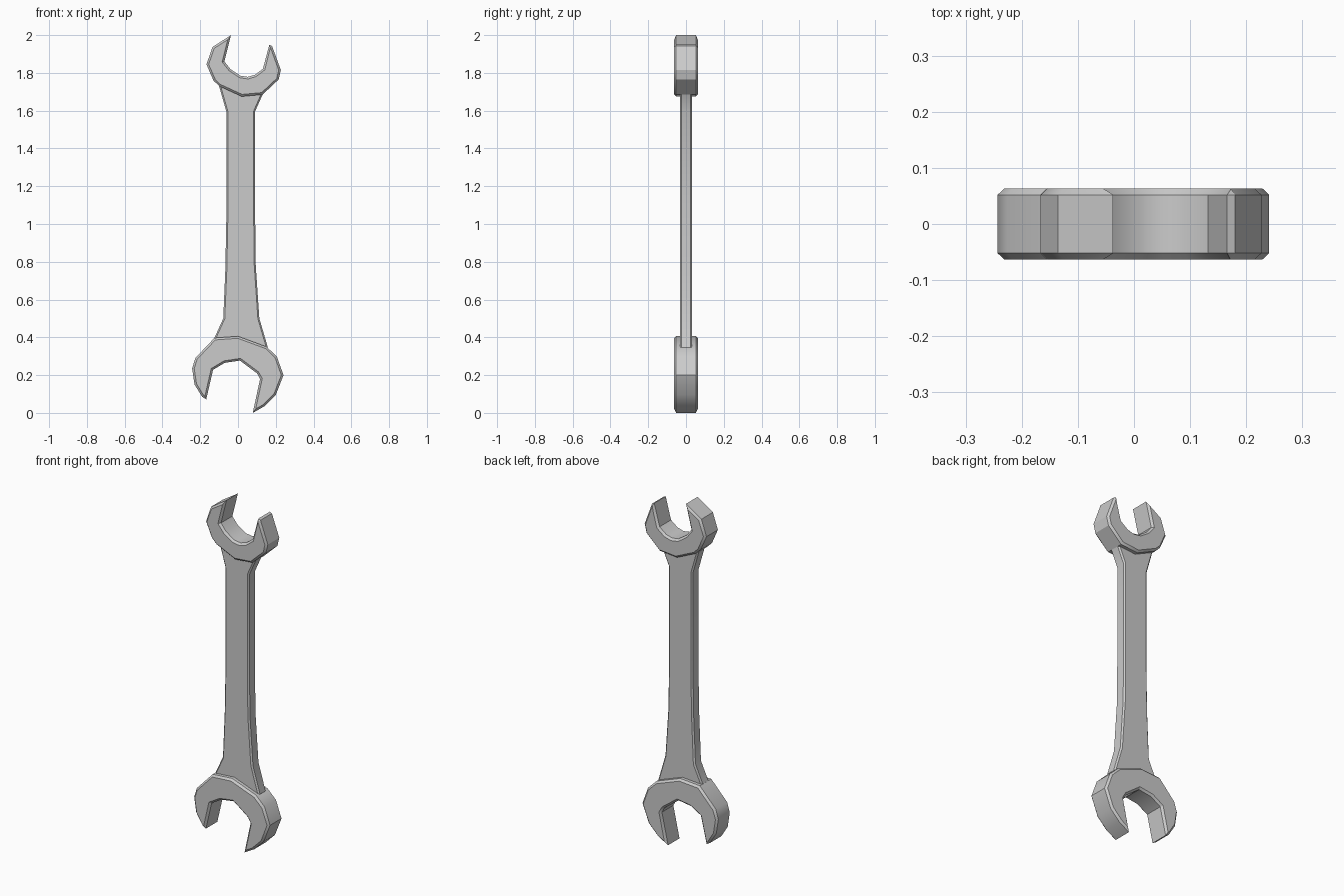
import bpy, bmesh
from math import radians

if "Cube" in bpy.data.objects:
    bpy.data.objects.remove(bpy.data.objects["Cube"])


def plate(name, outline, half, chamfer):
    """Extrude an x/z outline symmetrically in y and chamfer both face rims."""
    bm = bmesh.new()
    face = bm.faces.new([bm.verts.new((x, -half, z)) for x, z in outline])
    ext = bmesh.ops.extrude_face_region(bm, geom=[face], use_keep_orig=True)
    moved = [g for g in ext["geom"] if isinstance(g, bmesh.types.BMVert)]
    bmesh.ops.translate(bm, verts=moved, vec=(0, 2 * half, 0))
    bmesh.ops.recalc_face_normals(bm, faces=bm.faces)
    rims = [e for e in bm.edges if abs(e.verts[0].co.y - e.verts[1].co.y) < 1e-5]
    bmesh.ops.bevel(bm, geom=rims, offset=chamfer, offset_type='OFFSET',
                    segments=1, profile=0.5, affect='EDGES')
    bmesh.ops.recalc_face_normals(bm, faces=bm.faces)
    mesh = bpy.data.meshes.new(name)
    bm.to_mesh(mesh)
    bm.free()
    ob = bpy.data.objects.new(name, mesh)
    bpy.context.collection.objects.link(ob)
    bpy.ops.object.select_all(action='DESELECT')
    ob.select_set(True)
    bpy.context.view_layer.objects.active = ob
    bpy.ops.object.shade_smooth_by_angle(angle=radians(30))
    return ob


# Small open jaw at the top: outer curve, then the mouth
plate("upper_jaw", [
    (-.037, 2.0), (-.135, 1.937), (-.167, 1.845), (-.13, 1.76), (-.10, 1.73),
    (.02, 1.675), (.13, 1.685), (.215, 1.765), (.227, 1.815), (.18, 1.943),
    (.166, 1.949),
    (.132, 1.822), (.09, 1.79), (.052, 1.779), (.012, 1.785), (-.04, 1.82),
    (-.072, 1.86)], .063, .011)

# Large open jaw at the bottom
plate("lower_jaw", [
    (-.168, .072), (-.19, .085), (-.23, .15), (-.243, .235), (-.226, .29),
    (-.125, .397), (0, .406), (.152, .35), (.206, .297), (.241, .20),
    (.20, .095), (.14, .035), (.078, .0),
    (.117, .18), (.10, .21), (.01, .277), (-.07, .265), (-.132, .228)],
    .063, .011)

# Slim handle, flaring into both jaws
plate("handle", [
    (-.085, 1.755), (-.10, 1.73), (-.062, 1.597), (-.062, 1.02), (-.067, .76),
    (-.078, .50), (-.128, .39), (-.12, .35),
    (.14, .32), (.158, .347), (.113, .50), (.094, .78), (.091, 1.02),
    (.091, 1.597), (.13, 1.685), (.115, 1.715)], .033, .008)
